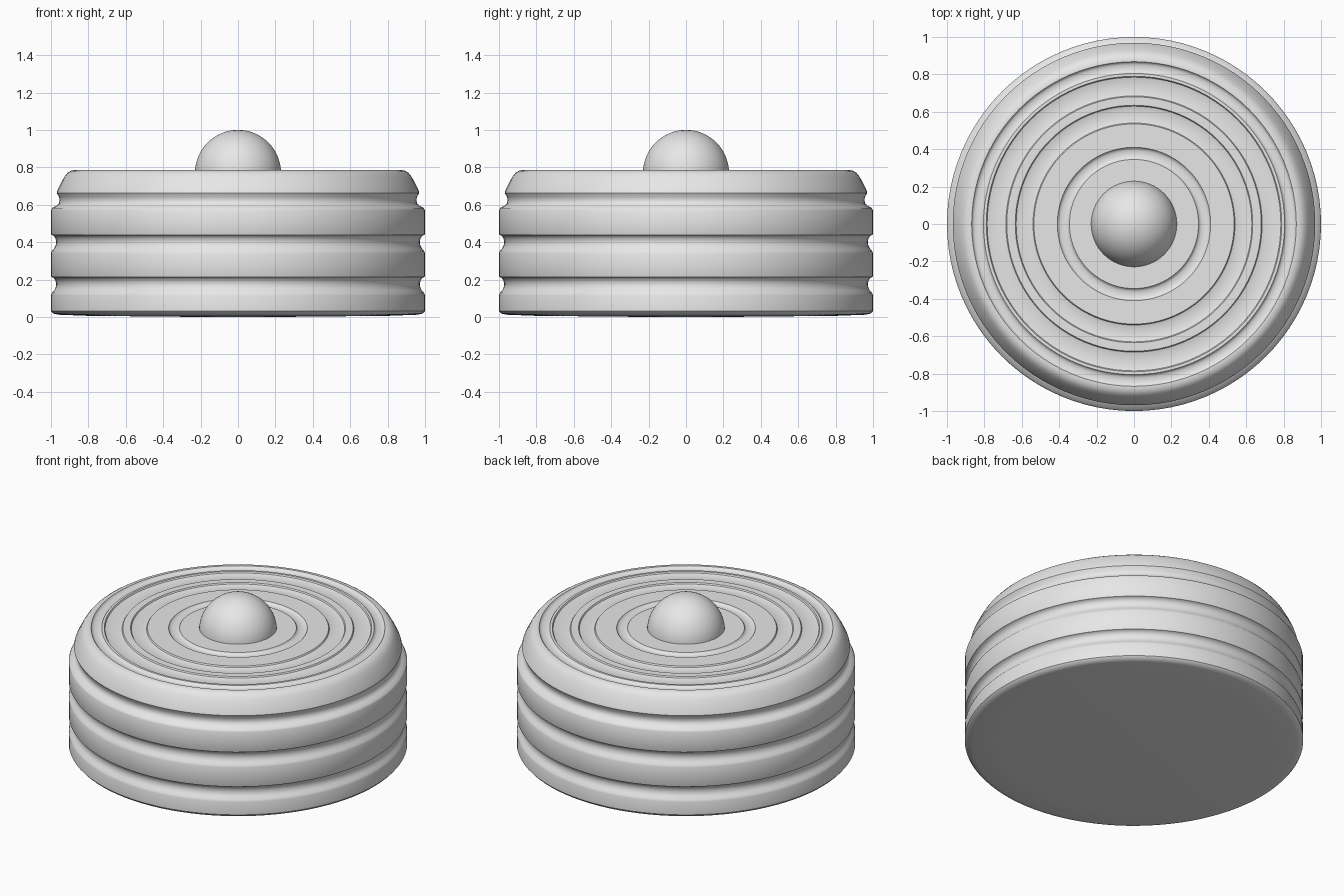
import bpy, bmesh, math

if "Cube" in bpy.data.objects:
    bpy.data.objects.remove(bpy.data.objects["Cube"])

grey = bpy.data.materials.new("light_grey")
grey.diffuse_color = (0.8, 0.8, 0.8, 1)
grey.use_nodes = True
grey.node_tree.nodes["Principled BSDF"].inputs["Base Color"].default_value = grey.diffuse_color
SEGMENTS = 96


def finish(obj, angle):
    obj.data.materials.append(grey)
    bpy.ops.object.select_all(action='DESELECT')
    obj.select_set(True)
    bpy.context.view_layer.objects.active = obj
    bpy.ops.object.shade_smooth_by_angle(angle=math.radians(angle))


def lathe(name, profile):
    """Revolve (radius, height) points around the z axis."""
    bm = bmesh.new()
    verts = [bm.verts.new((r, 0, z)) for r, z in profile]
    edges = [bm.edges.new(pair) for pair in zip(verts, verts[1:])]
    bmesh.ops.spin(bm, geom=verts + edges, cent=(0, 0, 0), axis=(0, 0, 1),
                   angle=math.tau, steps=SEGMENTS, use_merge=True)
    bmesh.ops.remove_doubles(bm, verts=bm.verts, dist=1e-4)
    bmesh.ops.recalc_face_normals(bm, faces=bm.faces)
    mesh = bpy.data.meshes.new(name)
    bm.to_mesh(mesh)
    bm.free()
    obj = bpy.data.objects.new(name, mesh)
    bpy.context.collection.objects.link(obj)
    finish(obj, 40)


# Bottom and lower edge
profile = [(0, 0), (0.3, 0.001), (0.8, 0.006), (0.96, 0.012), (0.988, 0.018), (1.0, 0.032)]

# Side grooves: soft lower lip, crisp upper lip
for z in (0.125, 0.35):
    profile += [(1.0, z - 0.01), (0.995, z + 0.003), (0.982, z + 0.018),
                (0.974, z + 0.035), (0.972, z + 0.052), (0.976, z + 0.07),
                (0.986, z + 0.084), (0.998, z + 0.089), (1.0, z + 0.094)]
profile += [(1.0, 0.57), (0.994, 0.582), (0.972, 0.594), (0.959, 0.605),
            (0.954, 0.622), (0.956, 0.64), (0.966, 0.657), (0.969, 0.664)]

# Rounded shoulder
profile += [(0.964, 0.68), (0.945, 0.719), (0.928, 0.75), (0.912, 0.77),
            (0.895, 0.781), (0.876, 0.785)]

# Shallow concentric grooves on the top, from the rim inwards
TOP = 0.785
for outer, inner in ((0.868, 0.805), (0.79, 0.68), (0.635, 0.535), (0.41, 0.345)):
    w = outer - inner
    profile += [(outer, TOP), (outer - 0.005, TOP - 0.008), (outer - 0.25 * w, TOP - 0.014),
                (inner + 0.25 * w, TOP - 0.014), (inner + 0.005, TOP - 0.008), (inner, TOP)]
profile.append((0, TOP))
lathe("ribbed_body", profile)

# Round knob on top
bpy.ops.mesh.primitive_uv_sphere_add(segments=64, ring_count=32, radius=0.23,
                                     location=(0, 0, 0.77))
knob = bpy.context.object
knob.name = "knob"
finish(knob, 60)
